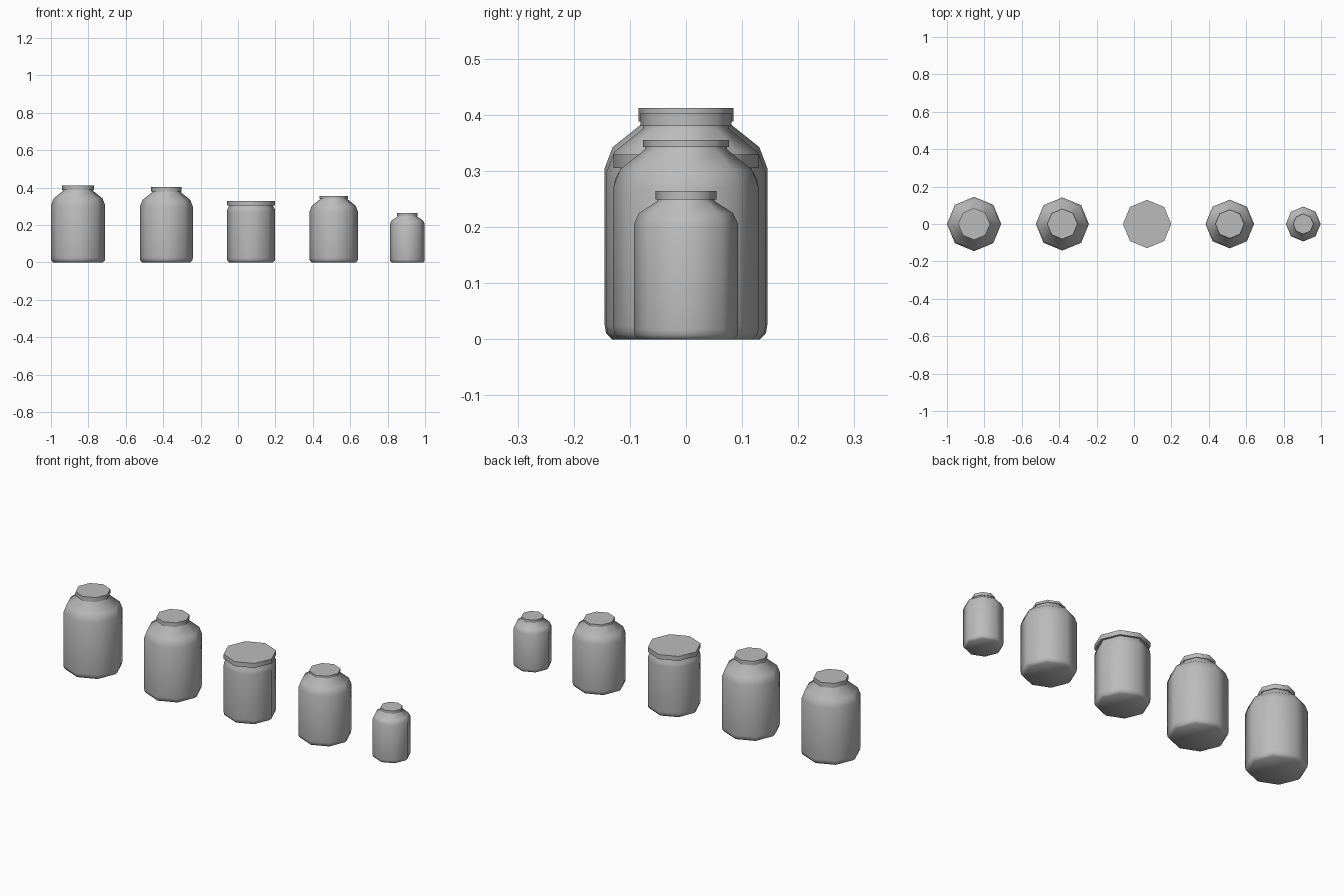
import bpy, bmesh, math

if "Cube" in bpy.data.objects:
    bpy.data.objects.remove(bpy.data.objects["Cube"])

SIDES = 8
mat = bpy.data.materials.new("plain_grey")
mat.use_nodes = True
GREY = (0.5, 0.5, 0.5, 1)
mat.diffuse_color = GREY
mat.node_tree.nodes["Principled BSDF"].inputs["Base Color"].default_value = GREY


def turned(name, x, profile):
    """Closed eight-sided solid from (radius, height) rings."""
    bm = bmesh.new()
    rings = []
    for r, z in profile:
        angles = [2 * math.pi * i / SIDES for i in range(SIDES)]
        rings.append([bm.verts.new((r * math.cos(a), r * math.sin(a), z)) for a in angles])
    for low, high in zip(rings, rings[1:]):
        for i in range(SIDES):
            j = (i + 1) % SIDES
            bm.faces.new((low[i], low[j], high[j], high[i]))
    bm.faces.new(rings[0][::-1])
    bm.faces.new(rings[-1])
    mesh = bpy.data.meshes.new(name)
    bm.to_mesh(mesh)
    bm.free()
    mesh.materials.append(mat)
    ob = bpy.data.objects.new(name, mesh)
    ob.location.x = x
    bpy.context.collection.objects.link(ob)
    bpy.ops.object.select_all(action="DESELECT")
    ob.select_set(True)
    bpy.context.view_layer.objects.active = ob
    bpy.ops.object.shade_smooth_by_angle(angle=math.radians(62))


def jar(name, x, r, shoulder, neck_r, lid_r, lid_z, top):
    # Rounded foot, straight wall, two-step shoulder and short neck
    foot = 0.09 * r
    rise = lid_z - shoulder
    turned(name + "_body", x, [
        (r - foot, 0), (r - 0.2 * foot, foot * 0.8), (r, foot * 2),
        (r, shoulder),
        (r - 0.22 * (r - neck_r), shoulder + 0.45 * rise),
        (neck_r, shoulder + 0.94 * rise),
        (neck_r, lid_z + 0.002)])
    # Flat lid
    turned(name + "_lid", x, [(lid_r, lid_z), (lid_r, top)])


jar("largest_jar", -0.855, 0.145, 0.305, 0.080, 0.085, 0.388, 0.412)
jar("large_jar", -0.383, 0.142, 0.297, 0.077, 0.081, 0.380, 0.402)
jar("wide_mouth_jar", 0.070, 0.129, 0.270, 0.117, 0.129, 0.305, 0.329)
jar("medium_jar", 0.512, 0.130, 0.270, 0.073, 0.077, 0.343, 0.355)
jar("small_jar", 0.905, 0.093, 0.205, 0.051, 0.054, 0.249, 0.264)
